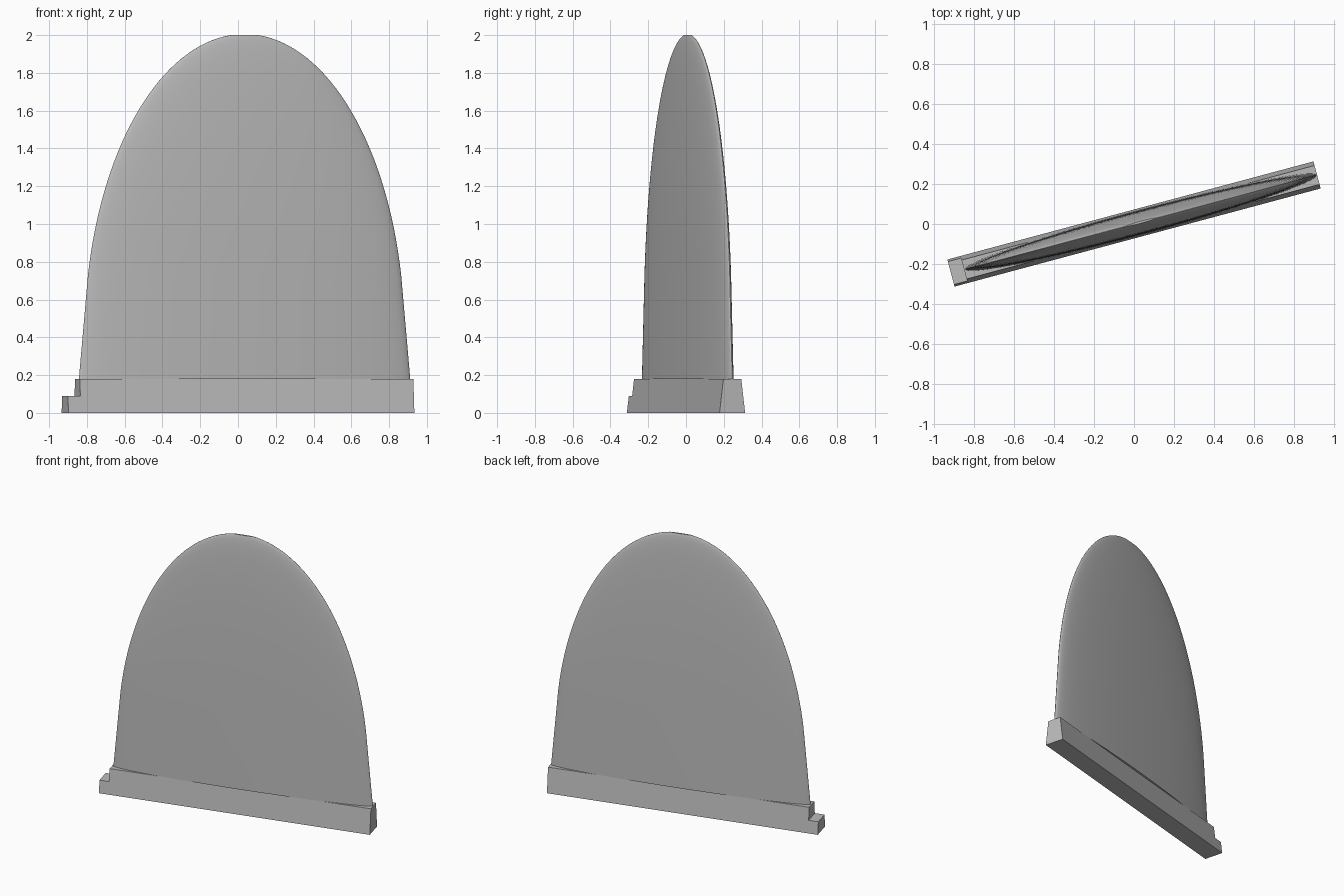
import bpy, bmesh, math

if "Cube" in bpy.data.objects:
    bpy.data.objects.remove(bpy.data.objects["Cube"])

TURN = math.radians(15)   # whole model is turned about z

grey = bpy.data.materials.new("plain grey")
grey.diffuse_color = (0.5, 0.5, 0.5, 1)
grey.use_nodes = True
grey.node_tree.nodes["Principled BSDF"].inputs["Base Color"].default_value = grey.diffuse_color


def finish(name, bm):
    bmesh.ops.recalc_face_normals(bm, faces=bm.faces)
    mesh = bpy.data.meshes.new(name)
    bm.to_mesh(mesh)
    bm.free()
    mesh.materials.append(grey)
    obj = bpy.data.objects.new(name, mesh)
    obj.rotation_euler.z = TURN
    bpy.context.collection.objects.link(obj)
    return obj


# Base: stepped side outline, with the two long sides leaning inwards
outline = [(-0.948, 0), (0.948, 0), (0.948, 0.18),
           (-0.88, 0.18), (-0.88, 0.09), (-0.948, 0.09)]
bm = bmesh.new()
sides = []
for s in (-1, 1):
    sides.append([bm.verts.new((u, s * (0.07 - 0.021 * z / 0.18), z)) for u, z in outline])
    bm.faces.new(sides[-1])
for i in range(len(outline)):
    j = (i + 1) % len(outline)
    bm.faces.new((sides[0][i], sides[0][j], sides[1][j], sides[1][i]))
finish("base", bm)

# Rounded panel: thin elliptical rings, shrinking along a tall arch
SEG, CENTRE, HALF, THICK = 96, 0.036, 0.877, 0.0625
rings = [(0.18, 0.908)]
start, end = math.asin(0.33 / 1.606), math.asin(1.6 / 1.606)
for k in range(33):
    a = start + (end - start) * k / 32
    rings.append((0.4 + 1.606 * math.sin(a), HALF * math.cos(a)))
bm = bmesh.new()
loops = []
for z, w in rings:
    t = THICK * w / 0.908
    loops.append([bm.verts.new((CENTRE + w * math.cos(2 * math.pi * i / SEG),
                                t * math.sin(2 * math.pi * i / SEG), z))
                  for i in range(SEG)])
for lo, hi in zip(loops, loops[1:]):
    for i in range(SEG):
        j = (i + 1) % SEG
        bm.faces.new((lo[i], lo[j], hi[j], hi[i]))
bm.faces.new(loops[0])
bm.faces.new(loops[-1])
panel = finish("arched_panel", bm)

bpy.ops.object.select_all(action='DESELECT')
panel.select_set(True)
bpy.context.view_layer.objects.active = panel
bpy.ops.object.shade_smooth_by_angle(angle=math.radians(40))
